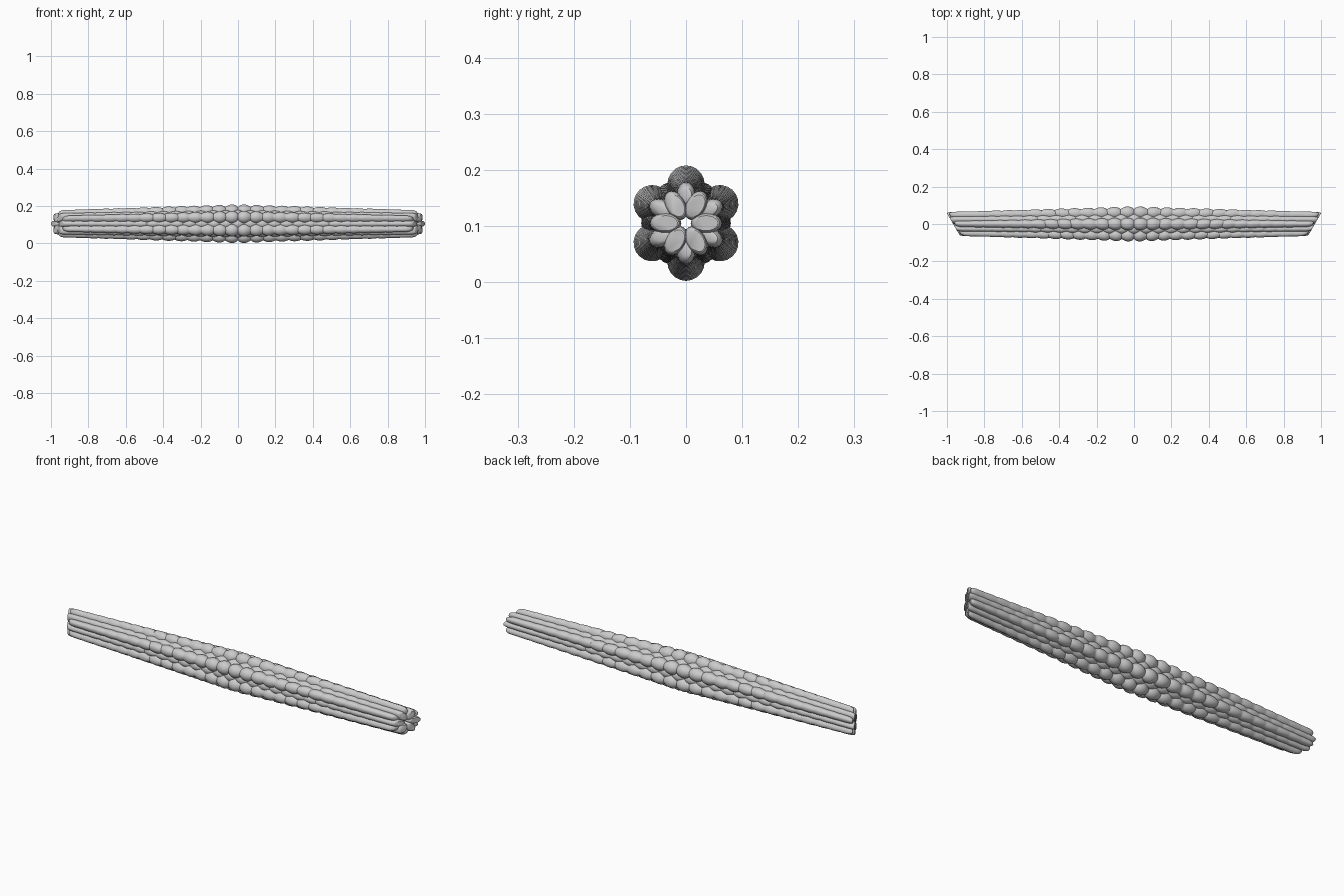
import bpy, bmesh
from math import sin, cos, pi, tan, radians, sqrt

if "Cube" in bpy.data.objects:
    bpy.data.objects.remove(bpy.data.objects["Cube"])

AXIS_Z = 0.105       # height of the bar's centre line
HALF = 0.967         # half length on the centre line
MITRE = tan(radians(30))
PERIOD = 0.07        # bead spacing
SIDES = 20


def lerp(a, b, t):
    return a + (b - a) * t


def beaded_rod(name, angle, end, mid, phase, tip, reach):
    """Rod around the axis; end/mid = (offset, radial radius, tangential radius)."""
    cap = 0.03
    body = reach - cap
    n = 270
    stations = [(-1 + 2 * i / n) * body for i in range(n + 1)]
    rounding = [(cap * sin(a), lerp(tip, 1, cos(a)))
                for a in (pi / 8, pi / 4, 3 * pi / 8, pi / 2)]
    rings = [(-body - d, k) for d, k in reversed(rounding)]
    rings += [(s, 1) for s in stations]
    rings += [(body + d, k) for d, k in rounding]

    bm = bmesh.new()
    loops = []
    for s, k in rings:
        t = 1 - min(1, abs(s))
        off, rr, rt = (lerp(a, b, t) for a, b in zip(end, mid))
        wave = abs(cos(pi * (s / PERIOD + phase))) ** 0.7
        k *= 1 - 0.45 * t * (1 - wave)
        loop = []
        for j in range(SIDES):
            a = 2 * pi * j / SIDES
            r, q = off + rr * k * cos(a), rt * k * sin(a)
            y = r * cos(angle) - q * sin(angle)
            z = r * sin(angle) + q * cos(angle)
            # mitred ends: length depends on y
            x = s * (HALF + MITRE * y)
            loop.append(bm.verts.new((x, y, AXIS_Z + z)))
        loops.append(loop)
    for a, b in zip(loops, loops[1:]):
        for j in range(SIDES):
            m = (j + 1) % SIDES
            bm.faces.new((a[j], a[m], b[m], b[j]))
    bm.faces.new(loops[0])
    bm.faces.new(loops[-1])
    bmesh.ops.recalc_face_normals(bm, faces=bm.faces)
    me = bpy.data.meshes.new(name)
    bm.to_mesh(me)
    bm.free()
    ob = bpy.data.objects.new(name, me)
    bpy.context.collection.objects.link(ob)
    bpy.ops.object.select_all(action='DESELECT')
    ob.select_set(True)
    bpy.context.view_layer.objects.active = ob
    bpy.ops.object.shade_smooth_by_angle(angle=radians(35))


for i in range(6):
    # inner rods with flat petal-shaped ends
    beaded_rod(f"inner_rod_{i + 1}", radians(60 * i),
               (0.036, 0.028, 0.018), (0.05, 0.03, 0.03), 0.0, 0.75, 1.0)
    # outer rods, beads staggered by half a step
    beaded_rod(f"outer_rod_{i + 1}", radians(30 + 60 * i),
               (0.049, 0.023, 0.016), (0.07, 0.034, 0.034), 0.5, 0.4, 0.99)
